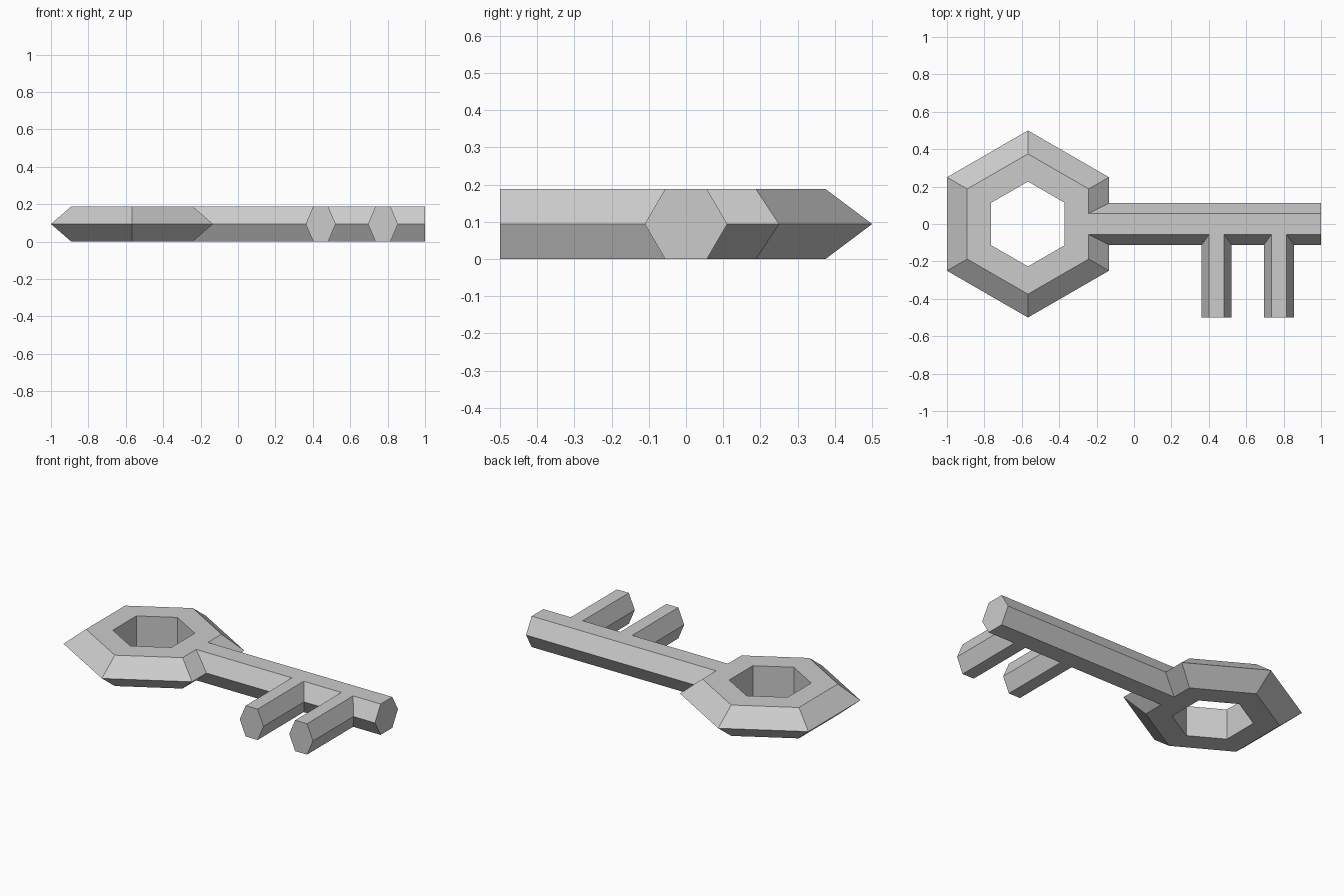
import bpy
import bmesh
from math import sin, cos, pi

cube = bpy.data.objects.get("Cube")
if cube:
    bpy.data.objects.remove(cube)

HEIGHT, MID = 0.188, 0.094
RING_X = -0.567
RIM, RIM_FLAT, HOLE = 0.5, 0.375, 0.227
SHAFT, SHAFT_FLAT = 0.111, 0.056
TOOTH, TOOTH_FLAT = 0.08, 0.04
APOTHEM = cos(pi / 6)

grey = bpy.data.materials.new("grey metal")
grey.use_nodes = True
grey.diffuse_color = (0.6, 0.6, 0.6, 1)
grey.node_tree.nodes["Principled BSDF"].inputs["Base Color"].default_value = (0.6, 0.6, 0.6, 1)


def finish(name, bm):
    bmesh.ops.recalc_face_normals(bm, faces=bm.faces)
    mesh = bpy.data.meshes.new(name)
    bm.to_mesh(mesh)
    bm.free()
    mesh.materials.append(grey)
    obj = bpy.data.objects.new(name, mesh)
    bpy.context.collection.objects.link(obj)
    return obj


def bridge(bm, a, b):
    n = len(a)
    for i in range(n):
        j = (i + 1) % n
        bm.faces.new((a[i], a[j], b[j], b[i]))


def hex_bar(name, half, flat, place, start_mid, start_flat, end):
    """Six-sided bar whose mitred start fits a sloped side; place maps (along, across, z)."""
    bm = bmesh.new()
    section = [(half, MID), (flat, HEIGHT), (-flat, HEIGHT),
               (-half, MID), (-flat, 0), (flat, 0)]
    start = [bm.verts.new(place(start_mid if z == MID else start_flat, w, z)) for w, z in section]
    tip = [bm.verts.new(place(end, w, z)) for w, z in section]
    bridge(bm, start, tip)
    bm.faces.new(start)
    bm.faces.new(tip)
    return finish(name, bm)


# Hexagonal bow: pointed outer rim, flat top and bottom, straight hole
bm = bmesh.new()
loops = []
for radius, z in [(RIM, MID), (RIM_FLAT, HEIGHT), (HOLE, HEIGHT), (HOLE, 0), (RIM_FLAT, 0)]:
    loops.append([bm.verts.new((RING_X + radius * sin(i * pi / 3), radius * cos(i * pi / 3), z))
                  for i in range(6)])
for i, loop in enumerate(loops):
    bridge(bm, loop, loops[(i + 1) % len(loops)])
finish("bow_ring", bm)

# Shaft, mitred onto the sloped side of the bow
hex_bar("shaft", SHAFT, SHAFT_FLAT, lambda a, w, z: (a, w, z),
        RING_X + RIM * APOTHEM, RING_X + RIM_FLAT * APOTHEM, 1)

# Two teeth, mitred onto the front of the shaft
for name, x in [("inner_tooth", 0.442), ("outer_tooth", 0.775)]:
    hex_bar(name, TOOTH, TOOTH_FLAT, lambda a, w, z: (x + w, a, z),
            -SHAFT, -SHAFT_FLAT, -0.5)
